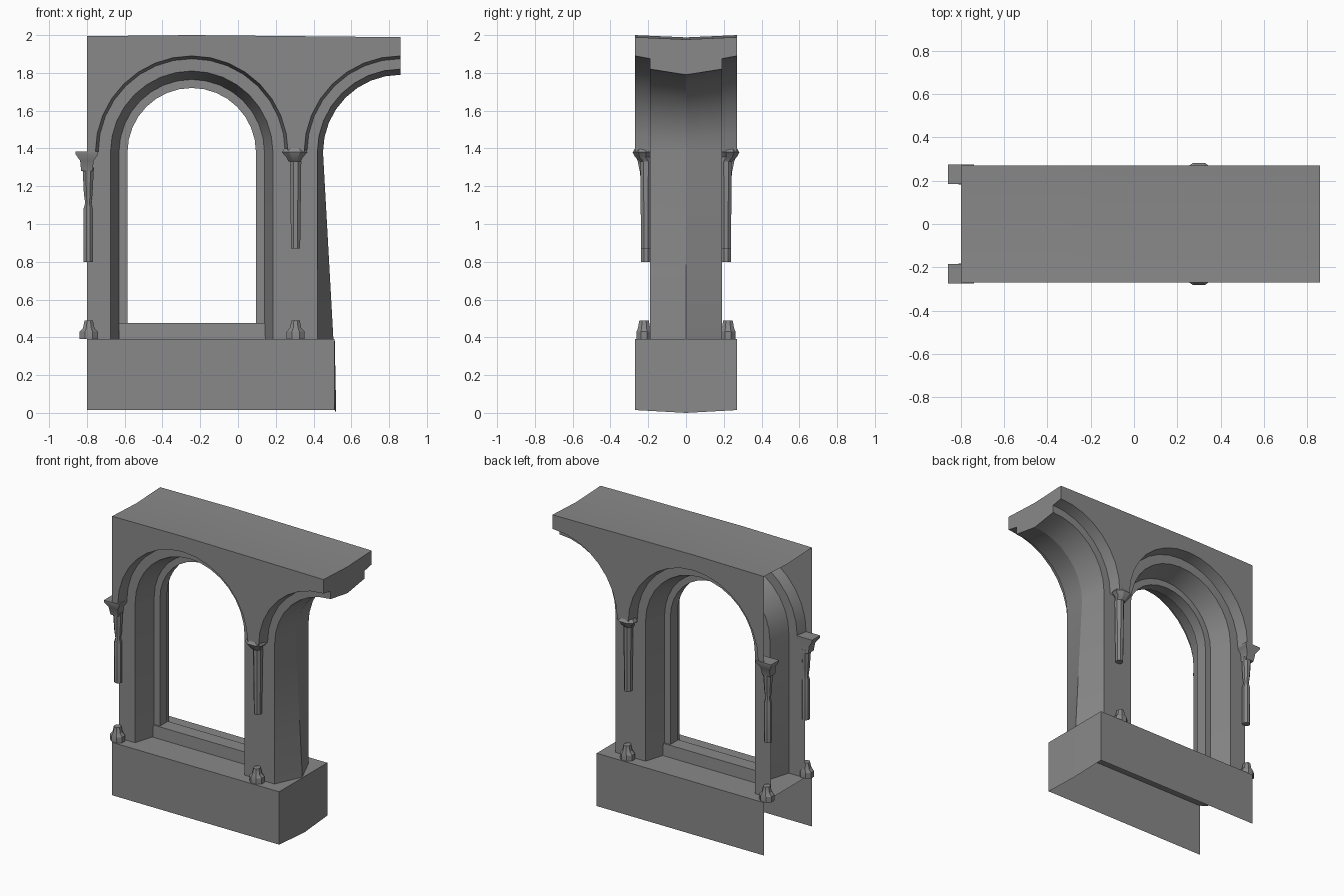
import bpy, bmesh
from math import sin, cos, pi

if "Cube" in bpy.data.objects:
    bpy.data.objects.remove(bpy.data.objects["Cube"])

stone = bpy.data.materials.new("grey_stone")
stone.use_nodes = True
GREY = (0.25, 0.25, 0.25, 1)
stone.diffuse_color = GREY
stone.node_tree.nodes["Principled BSDF"].inputs["Base Color"].default_value = GREY

BASE, SPRING, TOP = 0.39, 1.38, 1.99      # plinth top, arch springing, wall top
LEFT, RIGHT = -0.80, 0.86                 # wall ends
WALL, PIER = 0.27, 0.19                   # half depths
MAIN, HALF = -0.245, 0.86                 # arch centres
OUTER, ORDER, JAMB = 0.51, 0.495, 0.43    # arch radii
SEG = 16


def finish(name, bm, angle=0.5):
    bmesh.ops.remove_doubles(bm, verts=bm.verts, dist=0.0005)
    bmesh.ops.recalc_face_normals(bm, faces=bm.faces)
    for f in bm.faces:
        f.smooth = True
    me = bpy.data.meshes.new(name)
    bm.to_mesh(me)
    bm.free()
    me.set_sharp_from_angle(angle=angle)
    me.materials.append(stone)
    ob = bpy.data.objects.new(name, me)
    bpy.context.collection.objects.link(ob)
    return ob


def face(bm, *pts):
    return bm.faces.new([bm.verts.new(p) for p in pts])


def arc(centre, r, half=False):
    n = SEG // 2 if half else SEG
    return [(centre - r * cos(pi * i / SEG), SPRING + r * sin(pi * i / SEG))
            for i in range(n + 1)]


def path(centre, r, half=False):
    """Arch line with straight jambs down to the plinth."""
    pts = [(centre - r, BASE)] + arc(centre, r, half)
    return pts if half else pts + [(centre + r, BASE)]


def loft(bm, rows):
    """Skin between rows of (points, y)."""
    for (a, ya), (b, yb) in zip(rows, rows[1:]):
        for i in range(len(a) - 1):
            face(bm, (a[i][0], ya, a[i][1]), (a[i + 1][0], ya, a[i + 1][1]),
                 (b[i + 1][0], yb, b[i + 1][1]), (b[i][0], yb, b[i][1]))


# Upper wall: two spandrel faces, shallow valley on top, broken end
bm = bmesh.new()
lower = [(LEFT, SPRING)] + arc(MAIN, OUTER) + arc(HALF, OUTER, True)
upper = [(x, TOP + 0.01 * (1 - abs(x - MAIN))) for x, z in lower]
ridge = [(x, z - 0.012) for x, z in upper]
loft(bm, [(lower, -WALL), (upper, -WALL), (ridge, 0), (upper, WALL), (lower, WALL)])
profile = [(WALL, upper[-1][1]), (WALL, SPRING + OUTER), (PIER, SPRING + ORDER),
           (PIER, SPRING + 0.44)]
face(bm, (RIGHT, 0, ridge[-1][1]), *[(RIGHT, y, z) for y, z in profile],
     (RIGHT, 0, SPRING + 0.41), *[(RIGHT, -y, z) for y, z in reversed(profile)])
finish("upper_wall", bm, 0.15)

# Recessed arch orders and the undersides of the spandrels
bm = bmesh.new()
for s in (-1, 1):
    for centre, half, inner in ((MAIN, False, JAMB), (HALF, True, 0.44)):
        loft(bm, [(arc(centre, OUTER, half), s * WALL),
                  (arc(centre, ORDER, half), s * PIER),
                  (arc(centre, inner, half), s * PIER)])
    for a, b in ((LEFT, MAIN - OUTER), (MAIN + OUTER, HALF - OUTER)):
        face(bm, (a, s * PIER, SPRING), (b, s * PIER, SPRING),
             (b, s * WALL, SPRING), (a, s * WALL, SPRING))
finish("arch_orders", bm)

# Pier faces
bm = bmesh.new()
for s in (-1, 1):
    for a, b in ((LEFT, MAIN - JAMB), (MAIN + JAMB, HALF - 0.44)):
        face(bm, (a, s * PIER, BASE), (b, s * PIER, BASE),
             (b, s * PIER, SPRING), (a, s * PIER, SPRING))
finish("pier_faces", bm)

# Main arch: splayed reveals around a thin inner frame
bm = bmesh.new()
section = [(JAMB, -PIER), (0.385, -0.04), (0.34, -0.04),
           (0.34, 0.04), (0.385, 0.04), (JAMB, PIER)]
loft(bm, [(path(MAIN, r), y) for r, y in section])
finish("main_arch_reveal", bm)

# Broken half arch: two splays meeting at a central ridge, flared at the foot
bm = bmesh.new()
middle = path(HALF, 0.41, True)
middle[0] = (middle[0][0] + 0.055, BASE)
middle.insert(1, (HALF - 0.375, 0.75))
sides = path(HALF, 0.44, True)
sides.insert(1, (HALF - 0.44, 0.75))
loft(bm, [(sides, -PIER), (middle, 0), (sides, PIER)])
finish("half_arch_reveal", bm, 0.22)

# Sill of the opening
bm = bmesh.new()
x0, x1 = MAIN - 0.385, MAIN + 0.395
loft(bm, [([(x0, z), (x1, z)], y)
          for y, z in ((-0.055, BASE), (-0.05, 0.475), (0.05, 0.475), (0.055, BASE))])
finish("sill", bm)

# Plinth: open below and at the left end
bm = bmesh.new()
E = 0.512
loft(bm, [([(LEFT, z), (E, z)], y)
          for y, z in ((-WALL, 0.015), (-WALL, BASE), (WALL, BASE), (WALL, 0.015))])
for s in (-1, 1):
    face(bm, (E, s * WALL, 0.015), (E, s * WALL, BASE), (E, 0, BASE),
         (E + 0.008, 0, 0))
finish("plinth", bm, 0.02)


def stack(name, x, rings, sides=8):
    """Worn column piece from (z, half width, y centre, half depth) rings."""
    for s, side in ((-1, "front"), (1, "back")):
        bm = bmesh.new()
        loops = []
        for z, w, yc, d in rings:
            k = 1 / cos(pi / sides)
            angles = [2 * pi * (i + 0.5) / sides for i in range(sides)]
            loops.append([bm.verts.new((x + w * k * cos(a), s * (yc + d * k * sin(a)), z))
                          for a in angles])
        for a, b in zip(loops, loops[1:]):
            for i in range(sides):
                j = (i + 1) % sides
                bm.faces.new((a[i], a[j], b[j], b[i]))
        bm.faces.new(loops[0])
        bm.faces.new(loops[-1])
        finish(side + "_" + name, bm)


# Broken shafts with capitals
stack("pier_shaft", 0.305, [(0.87, 0.024, 0.212, 0.026), (1.33, 0.03, 0.212, 0.03)])
stack("pier_capital", 0.30, [(1.33, 0.032, 0.212, 0.032), (1.355, 0.045, 0.23, 0.04),
                             (1.38, 0.068, 0.232, 0.05), (1.40, 0.055, 0.23, 0.04)])
stack("end_shaft", -0.793, [(0.80, 0.025, 0.212, 0.025), (1.08, 0.025, 0.212, 0.026),
                            (1.11, 0.016, 0.212, 0.018), (1.16, 0.023, 0.212, 0.024),
                            (1.30, 0.03, 0.215, 0.03)])
stack("end_capital", -0.80, [(1.28, 0.03, 0.215, 0.03), (1.335, 0.036, 0.222, 0.034),
                             (1.37, 0.06, 0.23, 0.045), (1.385, 0.06, 0.23, 0.045)], 4)

# Worn shaft bases on the plinth
for label, x in (("pier_base", 0.305), ("end_base", -0.79)):
    stack(label, x, [(BASE, 0.048, 0.222, 0.04), (0.43, 0.048, 0.222, 0.04),
                     (0.45, 0.03, 0.222, 0.032), (0.49, 0.022, 0.222, 0.025)])
